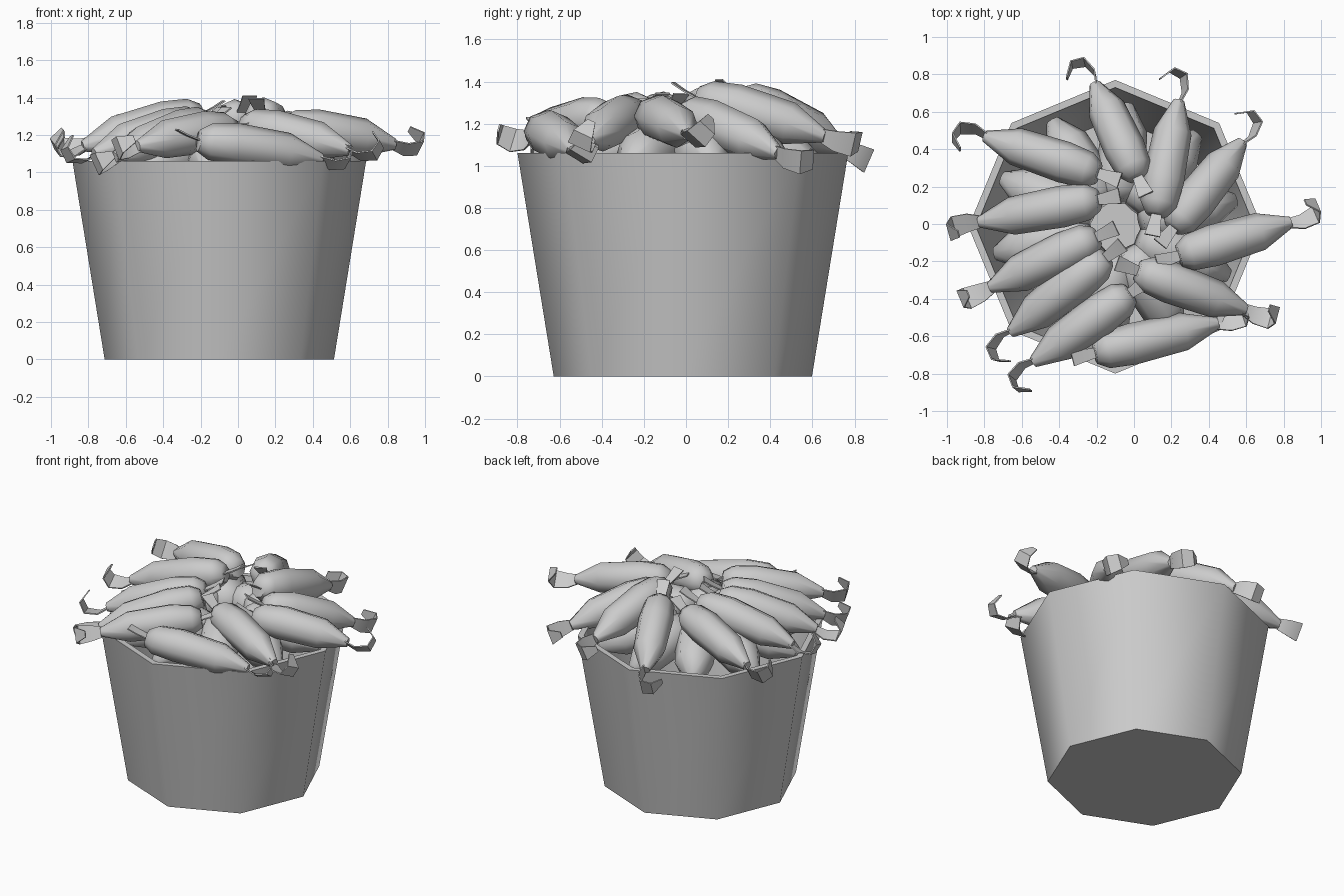
import bpy, bmesh, math
from mathutils import Vector

if "Cube" in bpy.data.objects:
    bpy.data.objects.remove(bpy.data.objects["Cube"])

CX, CY = -0.10, -0.015      # bucket axis
UP = Vector((0, 0, 1))


def loft(bm, rings):
    """Skin a list of equal-length point rings and cap both ends."""
    vs = [[bm.verts.new(p) for p in r] for r in rings]
    n = len(vs[0])
    for a, b in zip(vs, vs[1:]):
        for i in range(n):
            j = (i + 1) % n
            bm.faces.new((a[i], a[j], b[j], b[i]))
    bm.faces.new(vs[0][::-1])
    bm.faces.new(vs[-1])


def finish(bm, name, angle):
    bmesh.ops.recalc_face_normals(bm, faces=bm.faces[:])
    me = bpy.data.meshes.new(name)
    bm.to_mesh(me)
    bm.free()
    ob = bpy.data.objects.new(name, me)
    bpy.context.collection.objects.link(ob)
    bpy.ops.object.select_all(action='DESELECT')
    ob.select_set(True)
    bpy.context.view_layer.objects.active = ob
    bpy.ops.object.shade_smooth_by_angle(angle=math.radians(angle))
    return ob


def ribbon(bm, points, widths, side, t=0.004):
    """Thin strip following points, its width along side."""
    rings = []
    for i, p in enumerate(points):
        tan = points[min(i + 1, len(points) - 1)] - points[max(i - 1, 0)]
        nrm = tan.cross(side).normalized() * t
        w = side * widths[i] / 2
        rings.append([p - w - nrm, p + w - nrm, p + w + nrm, p - w + nrm])
    loft(bm, rings)


BODY = [(0, 0.06), (0.09, 0.098), (0.30, 0.112), (0.72, 0.102), (1, 0.03)]
CURL = [(-0.03, 0), (0.06, -0.025), (0.14, 0.0), (0.155, 0.07), (0.09, 0.125)]


def pod(name, inner, outer, roll=None, fat=1.0):
    """Faceted tapered pod with a small inner tab and, given a roll, a curled outer strip."""
    a, b = Vector(inner), Vector(outer)
    d = (b - a).normalized()
    left = UP.cross(d).normalized()
    up = d.cross(left)
    bm = bmesh.new()
    rings = []
    for t, r in BODY:
        c = a.lerp(b, t) + up * 0.015 * math.sin(math.pi * t)
        rings.append([c + fat * r * (left * math.cos(k * math.tau / 8) + up * math.sin(k * math.tau / 8))
                      for k in range(8)])
    loft(bm, rings)
    # curled outer strip
    if roll is not None:
        ang = math.radians(roll)
        bend = left * math.cos(ang) + up * math.sin(ang)
        ribbon(bm, [b + d * x + bend * y for x, y in CURL],
               [0.06, 0.10, 0.12, 0.10, 0.04], d.cross(bend))
        # inner tab
        ribbon(bm, [a + d * 0.02, a - d * 0.07 + up * 0.02, a - d * 0.13 + up * 0.04],
               [0.05, 0.07, 0.085], left)
    return finish(bm, name, 60)


# bucket: eight-sided tapered shell with a hollow inside
bm = bmesh.new()
loft(bm, [[(CX + r * math.cos(k * math.tau / 8), CY + r * math.sin(k * math.tau / 8), z)
           for k in range(8)]
          for r, z in [(0.613, 0), (0.785, 1.06), (0.745, 1.06), (0.58, 0.03)]])
finish(bm, "bucket", 50)

# top layer of pods: inner end, outer end, curl roll
top = [
    ((-0.19, 0.27, 1.29), (-0.80, 0.47, 1.16), 30),
    ((-0.19, 0.13, 1.31), (-0.83, 0.01, 1.14), 70),
    ((-0.20, -0.07, 1.27), (-0.77, -0.34, 1.10), 100),
    ((-0.15, -0.18, 1.27), (-0.66, -0.58, 1.08), 20),
    ((-0.02, -0.37, 1.23), (-0.54, -0.74, 1.14), 25),
    ((-0.21, -0.69, 1.17), (0.45, -0.53, 1.07), 60),
    ((0.02, -0.25, 1.25), (0.60, -0.46, 1.12), 65),
    ((0.24, -0.17, 1.24), (0.84, 0.01, 1.15), 50),
    ((0.21, -0.02, 1.25), (0.58, 0.44, 1.06), 15),
    ((0.12, 0.05, 1.32), (0.24, 0.66, 1.14), 15),
    ((0.02, 0.25, 1.32), (-0.21, 0.75, 1.08), 5),
]
for i, (a, b, roll) in enumerate(top):
    pod(f"top_pod_{i + 1}", a, b, roll)

# lower layer of pods fanned out inside the rim
N = 10
for i in range(N):
    t = (i + 0.35) * math.tau / N
    c, s = math.cos(t), math.sin(t)
    pod(f"lower_pod_{i + 1}", (CX + 0.14 * c, CY + 0.14 * s, 1.12),
        (CX + 0.66 * c, CY + 0.66 * s, 1.0), fat=1.2)
